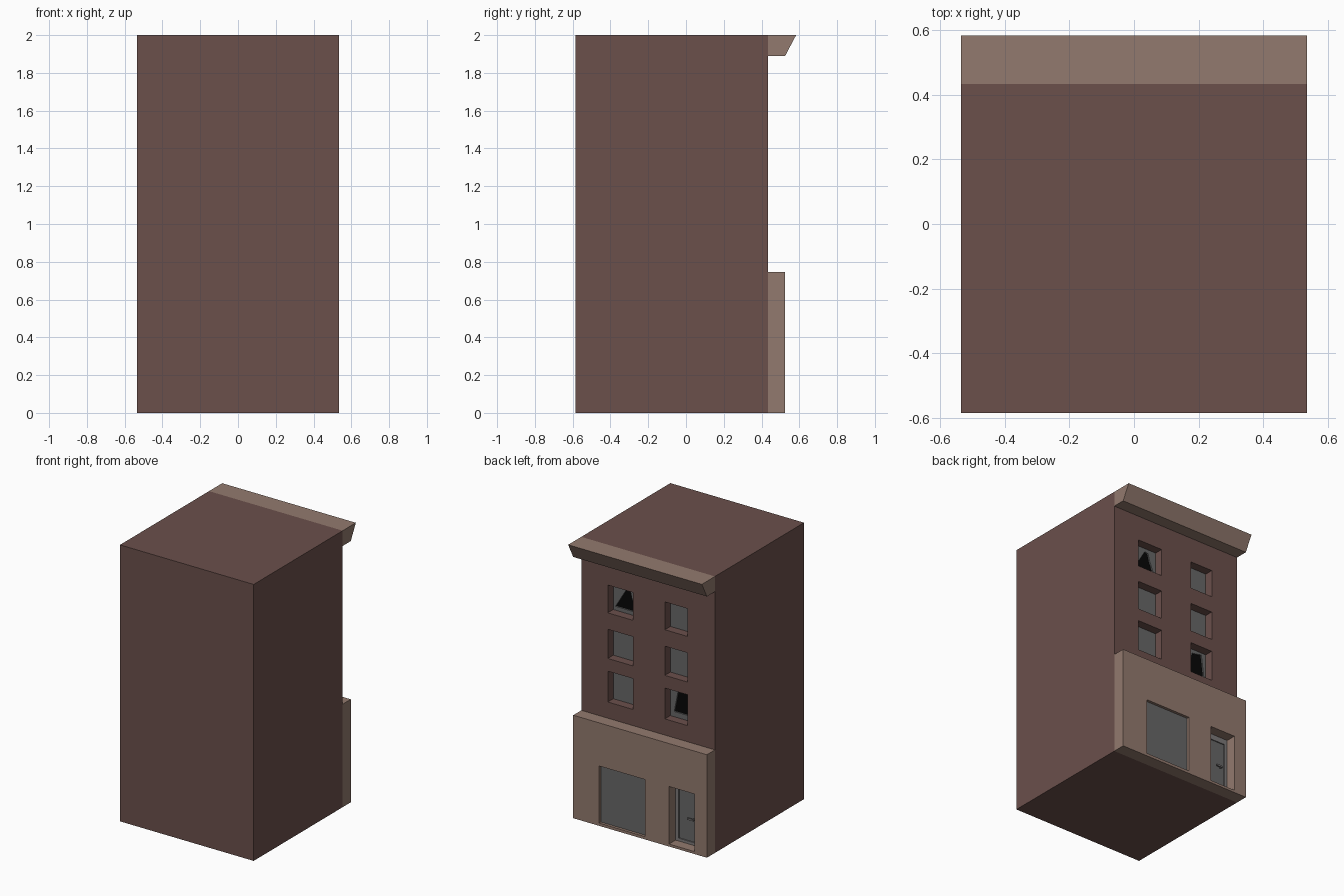
import bpy, bmesh

if "Cube" in bpy.data.objects:
    bpy.data.objects.remove(bpy.data.objects["Cube"])


def material(name, r, g, b):
    m = bpy.data.materials.new(name)
    m.diffuse_color = (r, g, b, 1)
    m.use_nodes = True
    m.node_tree.nodes["Principled BSDF"].inputs["Base Color"].default_value = m.diffuse_color
    return m


BRICK = material("brick", 0.147, 0.08, 0.071)
STONE = material("stone", 0.291, 0.195, 0.156)
GLASS = material("glass", 0.136, 0.136, 0.136)
FRAME = material("door_grey", 0.2, 0.19, 0.19)
BLACK = material("dark_interior", 0.002, 0.002, 0.002)


def prism(name, points, offset, mat=None):
    """Solid made by sweeping a closed 3D outline along an offset."""
    bm = bmesh.new()
    face = bm.faces.new([bm.verts.new(p) for p in points])
    swept = bmesh.ops.extrude_face_region(bm, geom=[face])["geom"]
    bmesh.ops.translate(bm, vec=offset,
                        verts=[v for v in swept if isinstance(v, bmesh.types.BMVert)])
    bmesh.ops.recalc_face_normals(bm, faces=bm.faces)
    mesh = bpy.data.meshes.new(name)
    bm.to_mesh(mesh)
    bm.free()
    ob = bpy.data.objects.new(name, mesh)
    bpy.context.collection.objects.link(ob)
    if mat:
        mesh.materials.append(mat)
    return ob


def box(name, x0, x1, y0, y1, z0, z1, mat=None):
    return prism(name, [(x0, y0, z0), (x1, y0, z0), (x1, y0, z1), (x0, y0, z1)],
                 (0, y1 - y0, 0), mat)


def cut(ob, cutter):
    mod = ob.modifiers.new("cut", "BOOLEAN")
    mod.operation, mod.solver, mod.object = "DIFFERENCE", "EXACT", cutter
    bpy.context.view_layer.objects.active = ob
    bpy.ops.object.modifier_apply(modifier=mod.name)
    bpy.data.objects.remove(cutter)


W, WALL, SHOP = 0.535, 0.433, 0.525

# Main masses
body = box("building_body", -W, W, -0.585, WALL, 0, 2, BRICK)
shop = box("ground_floor_front", -W, W, WALL, SHOP, 0, 0.745, STONE)
prism("cornice", [(-W, WALL, 1.89), (-W, SHOP, 1.89), (-W, 0.583, 2), (-W, WALL, 2)],
      (2 * W, 0, 0), STONE)

# Upper windows: recess plus pane, two of them broken
rows = [(0.862, 1.085), (1.177, 1.388), (1.507, 1.708)]
columns = [(0.122, 0.323), (-0.315, -0.134)]
holes = {
    (2, 0): [(0.305, 1.535), (0.215, 1.685), (0.187, 1.678), (0.175, 1.63), (0.137, 1.535)],
    (0, 1): [(-0.165, 0.90), (-0.196, 1.055), (-0.277, 1.07), (-0.3, 0.90)],
}
for r, (z0, z1) in enumerate(rows):
    for c, (x0, x1) in enumerate(columns):
        hole = holes.get((r, c))
        back = 0.35 if hole else 0.36
        cut(body, box("cutter", x0, x1, back, 0.6, z0, z1))
        pane = box("window_pane", x0, x1, 0.36, 0.37, z0, z1, GLASS)
        if hole:
            cut(pane, prism("cutter", [(x, 0.3, z) for x, z in hole], (0, 0.2, 0)))
            box("window_dark_backing", x0, x1, 0.35, 0.358, z0, z1, BLACK)

# Shop window
cut(shop, box("cutter", -0.04, 0.327, 0.495, 0.6, 0.02, 0.433))
box("shop_window_pane", -0.04, 0.327, 0.495, 0.505, 0.02, 0.433, GLASS)

# Door: deep recess, frame, glass and lever handle
DX0, DX1, DZ0, DZ1 = -0.435, -0.232, 0.018, 0.434
cut(shop, box("cutter", DX0, DX1, 0.436, 0.6, DZ0, DZ1))
frame = box("door_frame", DX0, DX1, 0.436, 0.45, DZ0, DZ1, FRAME)
cut(frame, box("cutter", DX0 + 0.025, DX1 - 0.025, 0.4, 0.5, DZ0 + 0.02, DZ1 - 0.04))
box("door_glass", DX0 + 0.025, DX1 - 0.025, 0.436, 0.442, DZ0 + 0.02, DZ1 - 0.04, GLASS)
box("door_handle_stem", -0.383, -0.373, 0.442, 0.458, 0.2, 0.21, FRAME)
box("door_handle_lever", -0.383, -0.335, 0.456, 0.466, 0.199, 0.211, FRAME)
